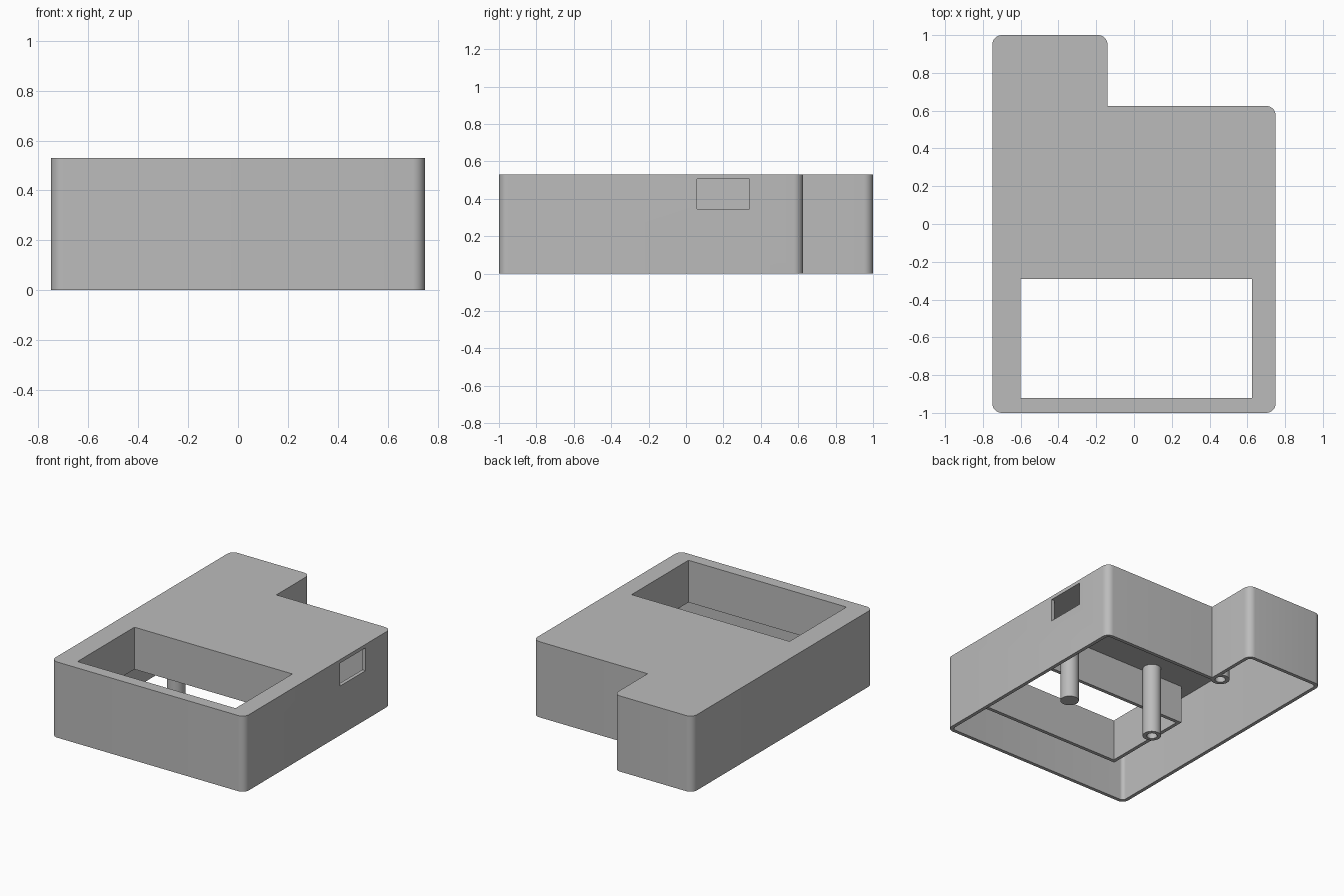
import bpy
import math

cube = bpy.data.objects.get("Cube")
if cube:
    bpy.data.objects.remove(cube, do_unlink=True)

HEIGHT = 0.53
WALL = 0.025
PLATE = HEIGHT - WALL

grey = bpy.data.materials.new("plain grey")
grey.use_nodes = True
tone = (0.5, 0.5, 0.5, 1)
grey.diffuse_color = tone
grey.node_tree.nodes["Principled BSDF"].inputs["Base Color"].default_value = tone


def prism(name, outline, z0, z1):
    """Extrude a counter-clockwise outline between two heights."""
    n = len(outline)
    verts = [(x, y, z) for z in (z0, z1) for x, y in outline]
    faces = [list(reversed(range(n))), list(range(n, 2 * n))]
    faces += [(i, (i + 1) % n, (i + 1) % n + n, i + n) for i in range(n)]
    mesh = bpy.data.meshes.new(name)
    mesh.from_pydata(verts, [], faces)
    mesh.materials.append(grey)
    obj = bpy.data.objects.new(name, mesh)
    bpy.context.collection.objects.link(obj)
    return obj


def rect(x0, x1, y0, y1):
    return [(x0, y0), (x1, y0), (x1, y1), (x0, y1)]


def circle(x, y, r, n=32):
    return [(x + r * math.cos(math.tau * i / n), y + r * math.sin(math.tau * i / n))
            for i in range(n)]


def case_outline(inset, radius, steps=8):
    """Stepped outline with rounded outer corners and a sharp inner corner."""
    x0, x1, xn = -0.75 + inset, 0.75 - inset, -0.14 - inset
    y0, y1, yn = -1 + inset, 1 - inset, 0.625 - inset
    # corner position, direction towards the arc centre, start angle
    corners = [(x0, y0, 1, 1, 180), (x1, y0, -1, 1, 270), (x1, yn, -1, -1, 0),
               (xn, yn, 0, 0, 0), (xn, y1, -1, -1, 0), (x0, y1, 1, -1, 90)]
    points = []
    for x, y, dx, dy, start in corners:
        if dx == 0:
            points.append((x, y))
            continue
        for i in range(steps + 1):
            a = math.radians(start + 90 * i / steps)
            points.append((x + radius * (dx + math.cos(a)),
                           y + radius * (dy + math.sin(a))))
    return points


def combine(obj, other, operation):
    """Apply a boolean and discard the helper."""
    mod = obj.modifiers.new(operation, "BOOLEAN")
    mod.operation, mod.object, mod.solver = operation, other, "EXACT"
    graph = bpy.context.evaluated_depsgraph_get()
    graph.update()
    mesh = bpy.data.meshes.new_from_object(obj.evaluated_get(graph))
    obj.modifiers.clear()
    obj.data = mesh
    bpy.data.objects.remove(other, do_unlink=True)


def smooth(obj):
    bpy.ops.object.select_all(action="DESELECT")
    obj.select_set(True)
    bpy.context.view_layer.objects.active = obj
    bpy.ops.object.shade_smooth_by_angle(angle=math.radians(30))


# Hollow case, open underneath
case = prism("case", case_outline(0, 0.05), 0, HEIGHT)
combine(case, prism("cavity", case_outline(WALL, 0.025), -0.1, PLATE), "DIFFERENCE")

# Collar hanging from the top plate around the window
x0, x1, y0, y1 = -0.6, 0.625, -0.92, -0.29
collar = rect(x0 - WALL, x1 + WALL, y0 - WALL, y1 + WALL)
combine(case, prism("collar", collar, 0.235, PLATE + 0.01), "UNION")
combine(case, prism("window", rect(x0, x1, y0, y1), -0.1, 1), "DIFFERENCE")

# Connector opening in the side wall
combine(case, prism("port", rect(0.7, 0.8, 0.06, 0.34), 0.345, PLATE), "DIFFERENCE")
smooth(case)

# Mounting posts: two with screw holes, one solid
posts = [("left_post", 0.375, -0.205, False),
         ("right_post", -0.33, -0.212, True),
         ("back_post", -0.2, 0.635, True)]
for name, x, y, drilled in posts:
    post = prism(name, circle(x, y, 0.06), 0.002, PLATE + 0.005)
    if drilled:
        combine(post, prism("bore", circle(x, y, 0.034), -0.1, 0.4), "DIFFERENCE")
    smooth(post)
